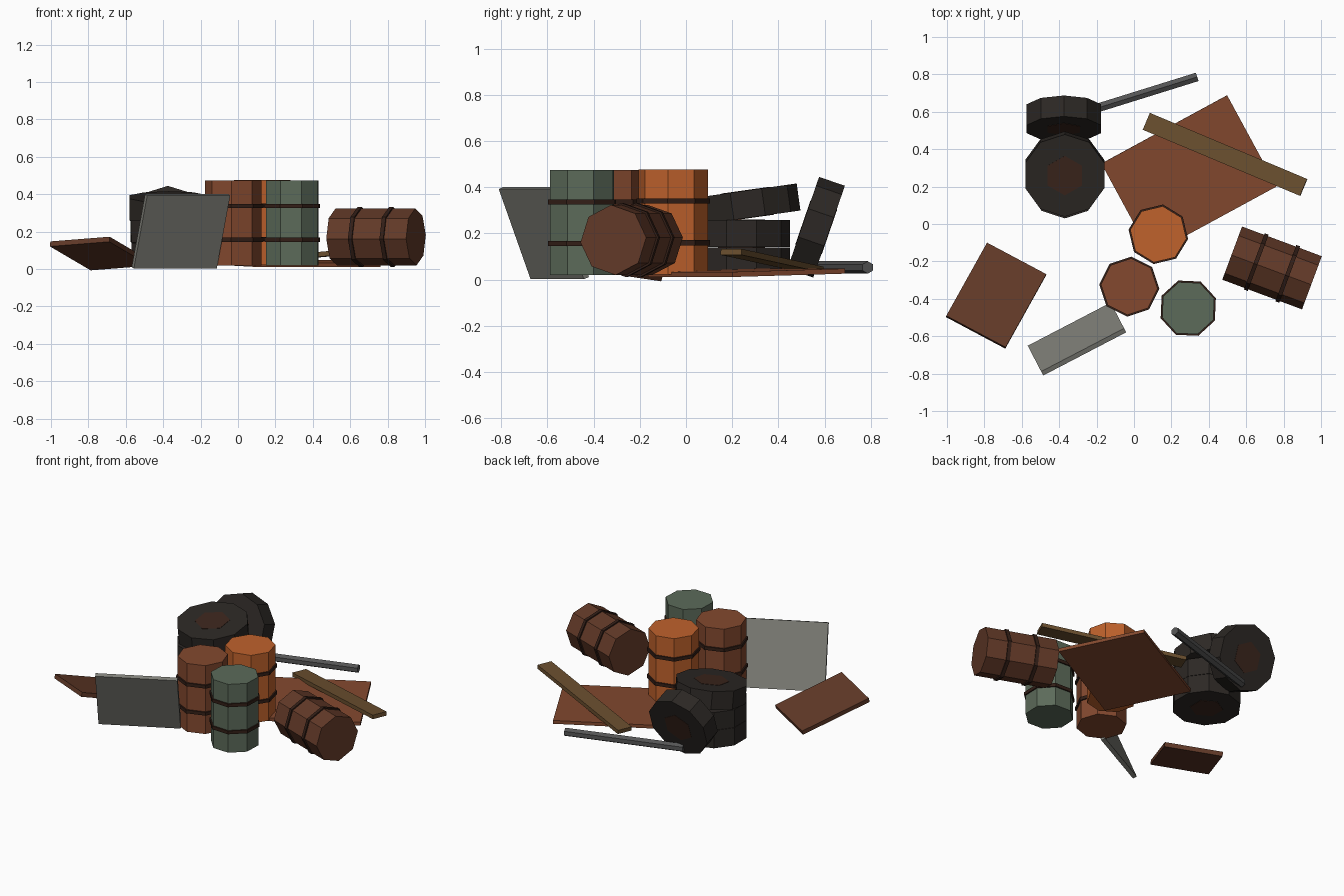
import bpy, math
from mathutils import Matrix, Vector

if "Cube" in bpy.data.objects:
    bpy.data.objects.remove(bpy.data.objects["Cube"])


def srgb(r, g, b):
    return tuple((c / 255) ** 2.2 for c in (r, g, b)) + (1,)


def material(name, *rgb):
    m = bpy.data.materials.new(name)
    m.diffuse_color = srgb(*rgb)
    m.use_nodes = True
    m.node_tree.nodes["Principled BSDF"].inputs["Base Color"].default_value = m.diffuse_color
    return m


ORANGE = material("orange_paint", 190, 98, 48)
RUST = material("rust", 130, 74, 50)
GREEN = material("green_paint", 92, 106, 90)
BROWN = material("brown_rust", 98, 60, 44)
BAND = material("dark_band", 54, 36, 29)
RUBBER = material("rubber", 48, 44, 41)
HUB = material("hub", 62, 42, 34)
STEEL = material("grey_steel", 128, 128, 121)
PIPE = material("pipe_steel", 85, 85, 85)
WOOD = material("wood", 106, 80, 50)


def finish(name, mat, matrix):
    ob = bpy.context.object
    ob.name = name
    ob.data.materials.append(mat)
    ob.matrix_world = matrix
    return ob


def place(loc, rot):
    # rotation in degrees, applied x then y then z
    r = Matrix.Identity(4)
    for angle, axis in zip(rot, "XYZ"):
        r = Matrix.Rotation(math.radians(angle), 4, axis) @ r
    return Matrix.Translation(Vector(loc)) @ r


def cylinder(name, sides, r, h, mat, matrix, turn=0):
    # turn = angle of the first corner from local +x
    bpy.ops.mesh.primitive_cylinder_add(vertices=sides, radius=r, depth=h)
    bpy.context.object.data.transform(Matrix.Rotation(math.radians(turn - 90), 4, "Z"))
    return finish(name, mat, matrix)


def box(name, size, mat, loc, rot):
    bpy.ops.mesh.primitive_cube_add(size=1)
    bpy.context.object.data.transform(Matrix.Diagonal((*size, 1)))
    return finish(name, mat, place(loc, rot))


def barrel(name, mat, loc, rot=(0, 0, 0), turn=0, r=0.152, h=0.455):
    m = place(loc, rot)
    cylinder(name, 8, r, h, mat, m, turn)
    for i, z in enumerate((-0.09, 0.09)):
        cylinder(f"{name}_band_{i + 1}", 8, r + 0.009, 0.022, BAND,
                 m @ Matrix.Translation((0, 0, z)), turn)


def tire(name, loc, rot=(0, 0, 0), r=0.21, h=0.118):
    m = place(loc, rot)
    cylinder(name, 10, r, h, RUBBER, m, 90)
    cylinder(name + "_hub", 6, r * 0.48, h + 0.004, HUB, m, 90)


# Barrels: three standing, one on its side
barrel("orange_barrel", ORANGE, (0.13, -0.055, 0.25), turn=-9)
barrel("rust_barrel", RUST, (-0.025, -0.335, 0.247), turn=-4)
barrel("green_barrel", GREEN, (0.29, -0.45, 0.247), turn=20, r=0.148)
barrel("fallen_barrel", BROWN, (0.738, -0.235, 0.172), rot=(0, 90, -20.4), turn=4)

# Tires: a stack of three and one leaning on it
tire("bottom_tire", (-0.37, 0.24, 0.08))
tire("middle_tire", (-0.37, 0.24, 0.2))
tire("top_tire", (-0.37, 0.267, 0.327), (8, 0, 0), r=0.222)
tire("leaning_tire", (-0.375, 0.563, 0.227), (71, 0, 0))

# Sheet panels
box("rust_sheet", (0.765, 0.555, 0.022), RUST, (0.294, 0.262, 0.03), (1.5, 0, 28.5))
box("grey_sheet", (0.5, 0.026, 0.42), STEEL, (-0.305, -0.615, 0.202), (21.7, 0, 27.5))
box("brown_sheet", (0.36, 0.465, 0.028), BROWN, (-0.737, -0.383, 0.083), (-16, -4, -28))

# Wooden plank and steel pipe
box("plank", (0.915, 0.098, 0.026), WOOD, (0.487, 0.372, 0.082), (0, -4.8, -22.8))
cylinder("pipe", 6, 0.027, 0.75, PIPE, place((-0.02, 0.675, 0.053), (0, 90, 17.3)))
